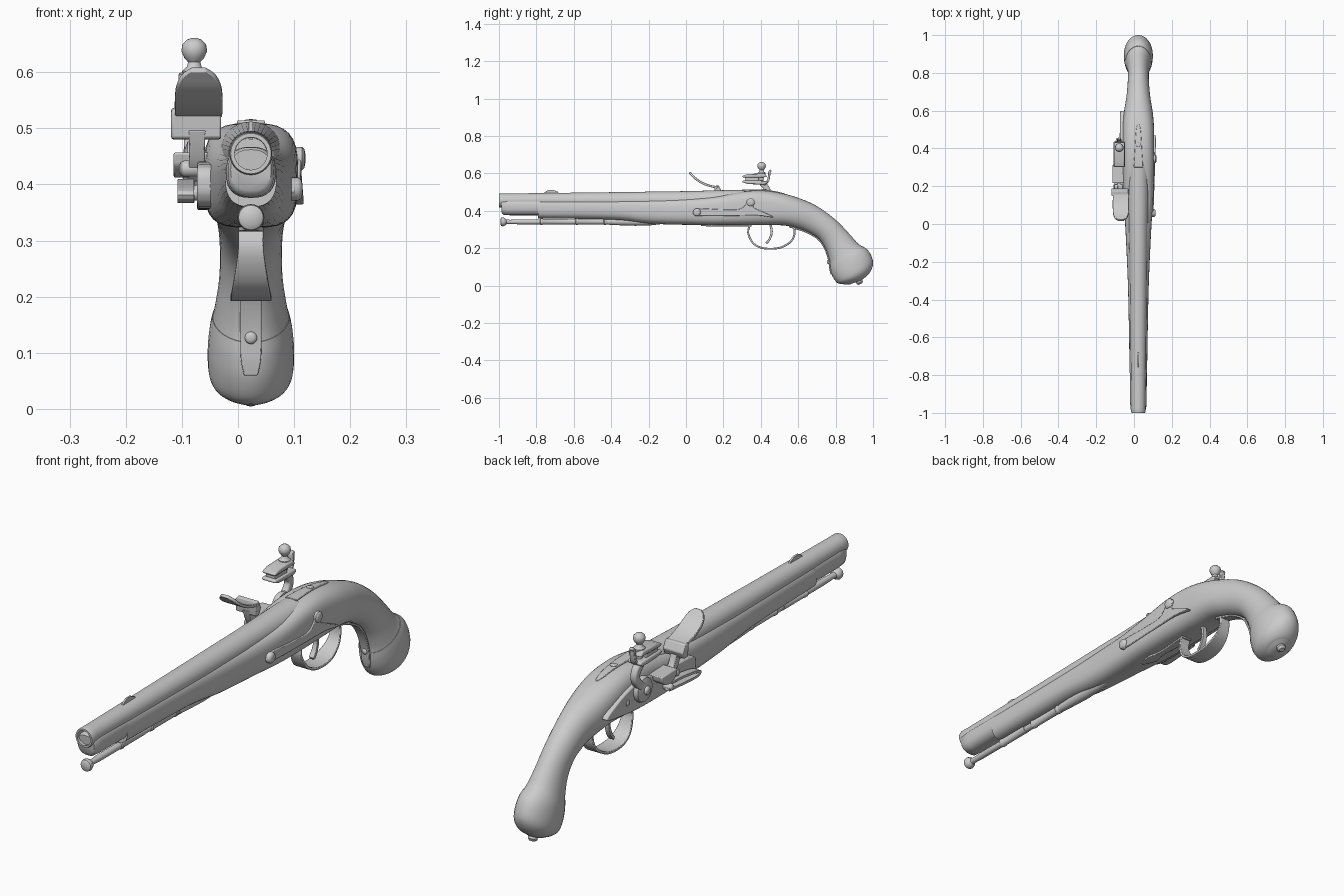
import bpy, bmesh, math
from mathutils import Vector

CX = 0.023  # centre plane of the barrel and stock
LX = -0.078  # centre plane of the lock parts


def finish(name, bm, bevel=0, angle=40):
    bmesh.ops.recalc_face_normals(bm, faces=bm.faces)
    me = bpy.data.meshes.new(name)
    bm.to_mesh(me)
    bm.free()
    ob = bpy.data.objects.new(name, me)
    bpy.context.collection.objects.link(ob)
    bpy.ops.object.select_all(action='DESELECT')
    ob.select_set(True)
    bpy.context.view_layer.objects.active = ob
    bpy.ops.object.shade_smooth_by_angle(angle=math.radians(angle))
    if bevel:
        m = ob.modifiers.new("bevel", 'BEVEL')
        m.width, m.segments, m.limit_method = bevel, 2, 'ANGLE'
    return ob


def smooth(pts, k=5):
    """Catmull-Rom resampling of a list of equal-length tuples."""
    out = []
    for i in range(len(pts) - 1):
        a, b, c, d = pts[max(i - 1, 0)], pts[i], pts[i + 1], pts[min(i + 2, len(pts) - 1)]
        for j in range(k):
            t = j / k
            out.append(tuple(0.5 * (2 * q + (r - p) * t + (2 * p - 5 * q + 4 * r - s) * t * t
                       + (3 * q - p - 3 * r + s) * t ** 3) for p, q, r, s in zip(a, b, c, d)))
    return out + [pts[-1]]


def skin(bm, rings, caps=True):
    vs = [[bm.verts.new(p) for p in r] for r in rings]
    n = len(vs[0])
    for a, b in zip(vs, vs[1:]):
        for i in range(n):
            bm.faces.new((a[i], a[(i + 1) % n], b[(i + 1) % n], b[i]))
    if caps:
        bm.faces.new(vs[0])
        bm.faces.new(vs[-1])


def loft(name, secs, scale=1, n=32):
    """Sections: top y, z, bottom y, z, half width, squareness."""
    rings = []
    for yt, zt, yb, zb, hw, e in secs:
        ring = []
        for i in range(n):
            a = 2 * math.pi * i / n
            c, s = math.cos(a), math.sin(a)
            u = math.copysign(abs(c) ** (2 / e), c) * scale
            v = math.copysign(abs(s) ** (2 / e), s) * scale
            ring.append((CX + hw * u, (yt + yb) / 2 + v * (yt - yb) / 2, (zt + zb) / 2 + v * (zt - zb) / 2))
        rings.append(ring)
    bm = bmesh.new()
    skin(bm, rings)
    return finish(name, bm, angle=50)


def lathe(name, origin, axis, prof, n=24):
    """Turned part: profile of (radius, distance along axis)."""
    q = Vector(axis).to_track_quat('Z', 'Y')
    bm = bmesh.new()
    skin(bm, [[Vector(origin) + q @ Vector((r * math.cos(2 * math.pi * i / n),
              r * math.sin(2 * math.pi * i / n), t)) for i in range(n)] for r, t in prof])
    return finish(name, bm)


def plate(name, outline, x0, x1, slope=0, bevel=0.004):
    """Flat outline in y, z given thickness along x."""
    bm = bmesh.new()
    skin(bm, [[(x + slope * y, y, z) for y, z in outline] for x in (x0, x1)])
    return finish(name, bm, bevel)


def ribbon(name, x, pts, th, bevel=0.002):
    """Strap along points of (y, z, width)."""
    p = smooth(pts, 4)
    rings = []
    for i, (y, z, w) in enumerate(p):
        a, b = p[max(i - 1, 0)], p[min(i + 1, len(p) - 1)]
        t = Vector((b[0] - a[0], b[1] - a[1])).normalized() * th / 2
        rings.append([(x + sx * w / 2, y - t.y * s, z + t.x * s)
                      for sx, s in ((-1, -1), (1, -1), (1, 1), (-1, 1))])
    bm = bmesh.new()
    skin(bm, rings)
    return finish(name, bm, bevel)


def block(name, x, y, z, bevel=0.004):
    return plate(name, [(y[0], z[0]), (y[1], z[0]), (y[1], z[1]), (y[0], z[1])], *x, bevel=bevel)


def screw(name, origin, axis, r, h=0.012):
    return lathe(name, origin, axis, [(r, -0.02), (r, h * .5), (r * .8, h * .85), (r * .4, h)], 20)


# Barrel with open bore, and front sight
lathe("barrel", (CX, 0, 0.455), (0, 1, 0),
      [(0.002, -0.7), (0.028, -0.7), (0.029, -1), (0.036, -1), (0.038, -0.994), (0.038, -0.97),
       (0.0375, -0.96), (0.043, -0.5), (0.05, 0), (0.057, 0.27), (0.057, 0.31), (0.03, 0.33)], 40)
plate("front_sight", [(-0.765, 0.48), (-0.755, 0.5), (-0.735, 0.512), (-0.71, 0.512), (-0.685, 0.502),
                      (-0.67, 0.48)], CX - 0.004, CX + 0.004, bevel=0.001)

# Stock: forestock, lock panels, wrist and butt in one sweep
stock = smooth([
    (-.79, .466, -.79, .36, .046, 2.6), (-.4, .466, -.4, .353, .053, 2.6), (-.2, .467, -.2, .332, .06, 2.7),
    (0, .47, 0, .325, .07, 2.9), (.15, .478, .15, .323, .08, 3.4), (.3, .503, .3, .323, .084, 3.4),
    (.4, .509, .42, .323, .084, 3.1), (.5, .497, .52, .322, .083, 2.7), (.6, .469, .585, .308, .076, 2.3),
    (.7, .425, .65, .285, .063, 2.1), (.8, .352, .71, .25, .056, 2), (.87, .28, .745, .2, .056, 2),
    (.92, .225, .766, .14, .064, 2), (.97, .19, .772, .09, .073, 2), (.996, .14, .785, .05, .076, 2),
    (.996, .1, .81, .016, .072, 2), (.975, .06, .84, .008, .055, 2), (.94, .03, .875, .006, .025, 2)])
loft("stock", stock)
loft("butt_cap", stock[62:-3], 1.015)
lathe("butt_button", (CX, 0.925, 0.025), (0, 0.45, -0.9), [(0.018, -0.01), (0.018, 0.01), (0.01, 0.018)])
loft("muzzle_cap", [(-.99, .462, -.985, .39, .036, 2.5), (-.985, .466, -.975, .378, .041, 2.5),
                    (-.94, .467, -.94, .376, .044, 2.5), (-.78, .467, -.78, .376, .045, 2.5)])

# Ramrod with mushroom tip and its pipes
lathe("ramrod", (CX, 0, 0.341), (0, 1, 0),
      [(0.014, -0.993), (0.022, -0.988), (0.024, -0.978), (0.02, -0.968), (0.012, -0.96), (0.011, -0.94),
       (0.013, -0.9), (0.013, -0.3)])
for i, y in enumerate((-0.78, -0.59, -0.44)):
    lathe(f"ramrod_pipe_{i}", (CX, y, 0.342), (0, 1, 0),
          [(0.013, 0), (0.017, 0.003), (0.017, 0.012), (0.015, 0.015), (0.015, 0.15)])
lathe("ramrod_tail_pipe", (CX, 0, 0.342), (0, 1, 0),
      [(0.016, -0.42), (0.019, -0.36), (0.022, -0.27), (0.019, -0.18), (0.006, -0.08)])

# Tang on top with screws
ribbon("barrel_tang", CX, [(.3, .511, .05), (.38, .511, .04), (.45, .506, .032), (.5, .497, .024),
                           (.53, .489, .008)], 0.006)
screw("tang_screw", (CX, 0.42, 0.51), (0, 0.05, 1), 0.013, 0.006)

# Trigger, guard and straps
ribbon("trigger_guard", CX, [(.345, .33, .045), (.332, .285, .045), (.355, .232, .06), (.395, .205, .07),
                             (.45, .197, .073), (.51, .205, .07), (.56, .235, .055), (.58, .275, .045),
                             (.578, .32, .042)], 0.01)
ribbon("guard_front_strap", CX, [(.08, .323, .008), (.14, .32, .045), (.2, .32, .025), (.35, .32, .045)], 0.008)
ribbon("guard_grip_strap", CX, [(.55, .315, .042), (.585, .306, .042), (.65, .283, .04), (.708, .247, .038),
                                (.742, .199, .038), (.763, .14, .038), (.77, .09, .036), (.777, .06, .024)], 0.008)
screw("strap_screw", (CX, 0.764, 0.127), (0, -1, -0.1), 0.011, 0.01)
ribbon("trigger", CX, [(.45, .335, .018), (.458, .29, .018), (.45, .255, .02), (.435, .232, .022),
                       (.428, .226, .018)], 0.012)

# Side plate and its two screws on the right
side = smooth([(.035, .388), (.06, .412), (.18, .408), (.28, .408), (.315, .43), (.34, .466), (.37, .45),
               (.36, .42), (.395, .402), (.47, .365), (.38, .375), (.25, .373), (.07, .373), (.035, .388)], 4)[:-1]
plate("side_plate", side, 0.07, 0.101, slope=0.035, bevel=0.003)
screw("side_screw_front", (0.099, 0.058, 0.392), (1, 0, 0), 0.021, 0.016)
screw("side_screw_rear", (0.108, 0.345, 0.446), (1, 0, 0), 0.021, 0.012)

# Lock plate on the left
lock = smooth([(.04, .385), (.05, .43), (.15, .44), (.25, .442), (.36, .462), (.44, .455), (.52, .43),
               (.6, .385), (.5, .365), (.38, .355), (.2, .355), (.07, .36), (.04, .385)], 4)[:-1]
plate("lock_plate", lock, -0.073, -0.03)
screw("lock_screw", (-0.072, 0.47, 0.405), (-1, 0, 0), 0.011, 0.006)

# Priming pan, frizzen spring and bridle
pan = [(.215, .457), (.22, .435), (.24, .418), (.265, .412), (.29, .418), (.31, .435), (.315, .457)]
plate("priming_pan", pan, -0.115, -0.03)
ribbon("frizzen_spring", -0.093, [(.22, .405, .028), (.16, .402, .03), (.09, .392, .03), (.06, .381, .03),
                                  (.09, .372, .03), (.18, .376, .026), (.25, .38, .02)], 0.01)
screw("spring_screw", (-0.085, 0.235, 0.385), (-1, 0, 0), 0.014, 0.022)
screw("frizzen_pivot", (-0.085, 0.195, 0.428), (-1, 0, 0), 0.015, 0.02)

# Frizzen, tipped open
ribbon("frizzen_foot", -0.073, [(.215, .415, .03), (.19, .44, .028), (.175, .47, .028), (.165, .5, .03)], 0.028)
plate("pan_cover", [(.155, .482), (.178, .48), (.19, .505), (.175, .537), (.15, .532)], -0.119, -0.03)
ribbon("frizzen_face", -0.07, [(.17, .525, .082), (.125, .534, .085), (.085, .55, .085), (.05, .573, .08),
                               (.03, .593, .06), (.019, .605, .025)], 0.012)

# Cock with jaws, flint and jaw screw
lathe("cock_body", (-0.068, 0.385, 0.43), (-1, 0, 0),
      [(0.048, 0), (0.05, 0.012), (0.046, 0.022), (0.025, 0.03)], 32)
screw("cock_screw", (-0.095, 0.385, 0.43), (-1, 0, 0), 0.017, 0.013)
ribbon("cock_neck", -0.083, [(.39, .44, .028), (.42, .465, .027), (.437, .495, .026), (.43, .522, .028),
                             (.405, .55, .034)], 0.032, 0.006)
ribbon("cock_spine", LX, [(.415, .54, .026), (.437, .558, .024), (.444, .585, .022), (.446, .607, .02),
                          (.454, .617, .016)], 0.012)
jaw = [(.3, .553), (.33, .543), (.42, .54), (.437, .548), (.435, .56), (.38, .562), (.305, .563)]
plate("lower_jaw", jaw, LX - 0.03, LX + 0.03, bevel=0.005)
plate("upper_jaw", [(y, 1.14 - z) for y, z in jaw if y < 0.436], LX - 0.028, LX + 0.028, bevel=0.005)
block("flint", (LX - 0.022, LX + 0.022), (0.315, 0.39), (0.56, 0.58), 0.003)
lathe("jaw_screw", (LX, 0.404, 0), (0, 0, 1),
      [(0.01, 0.55), (0.012, 0.588), (0.021, 0.592), (0.022, 0.602), (0.013, 0.61), (0.011, 0.618),
       (0.018, 0.626), (0.023, 0.638), (0.021, 0.65), (0.013, 0.658), (0.004, 0.661)])
